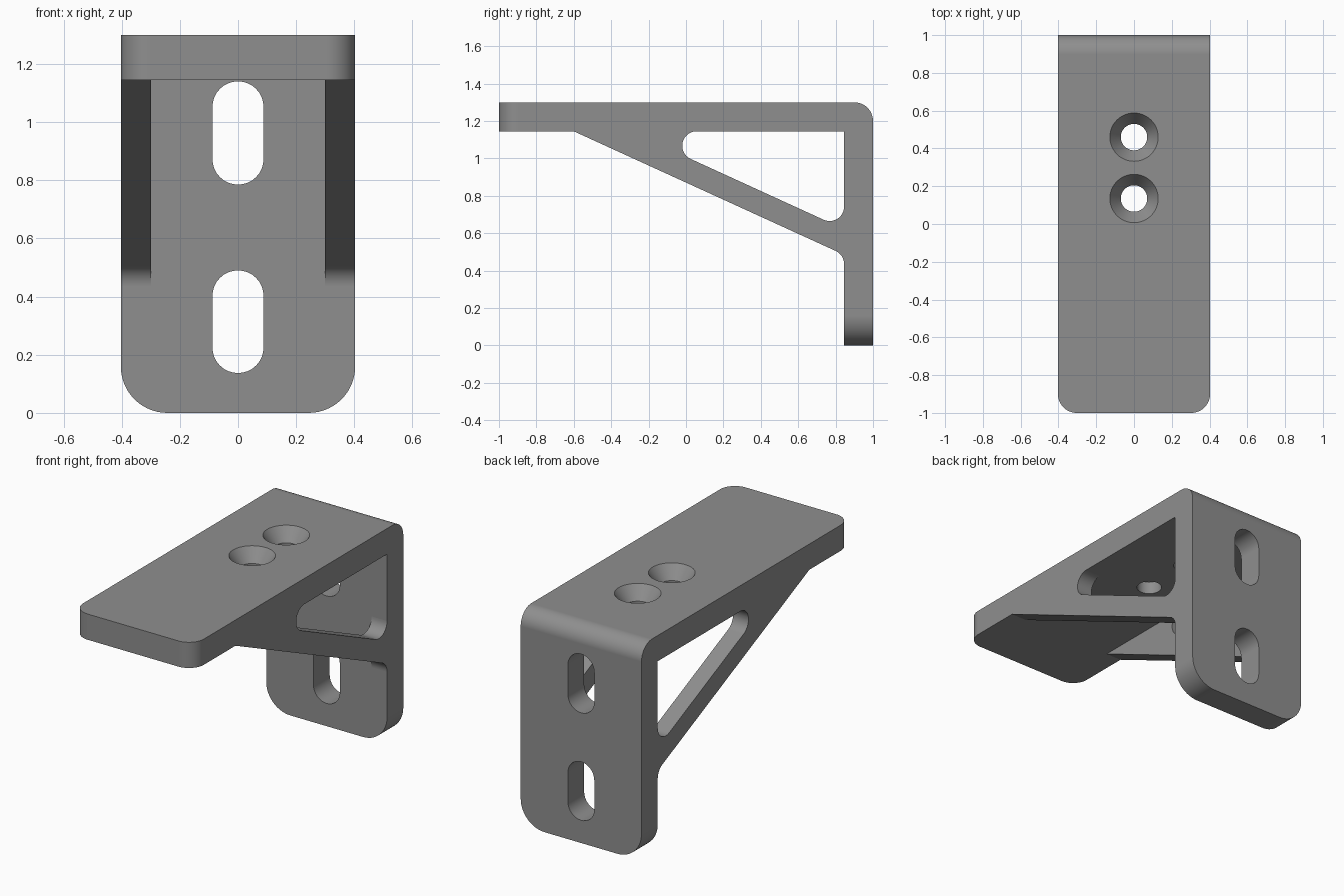
import bpy, bmesh, math
from mathutils import Vector, Matrix

if "Cube" in bpy.data.objects:
    bpy.data.objects.remove(bpy.data.objects["Cube"])

HALF_W = 0.403      # half width of the bracket
TOP = 1.3           # overall height
WALL = 0.845        # inner face of the upright plate
UNDER = 1.145       # underside of the shelf plate
SEG = 14

grey = bpy.data.materials.new("grey metal")
grey.diffuse_color = (0.275, 0.275, 0.275, 1)
grey.use_nodes = True
grey.node_tree.nodes["Principled BSDF"].inputs["Base Color"].default_value = grey.diffuse_color


def rounded(corners):
    """Turn (y, z, radius) corners into an outline with filleted corners."""
    out = []
    for i, (y, z, r) in enumerate(corners):
        p = Vector((y, z))
        pts = [p]
        if r:
            a = (Vector(corners[i - 1][:2]) - p).normalized()
            b = (Vector(corners[(i + 1) % len(corners)][:2]) - p).normalized()
            half = a.angle(b) / 2
            mid = (a + b).normalized()
            centre = p + mid * (r / math.sin(half))
            start = p + a * (r / math.tan(half)) - centre
            sweep = math.pi - 2 * half
            sign = 1 if a.x * b.y - a.y * b.x < 0 else -1
            pts = [centre + Matrix.Rotation(sign * sweep * k / SEG, 2) @ start
                   for k in range(SEG + 1)]
        for q in pts:
            if not out or (q - out[-1]).length > 0.002:
                out.append(q)
    return out


def prism(name, outline, to3d, offset):
    """Extrude a 2D outline along a vector."""
    bm = bmesh.new()
    face = bm.faces.new([bm.verts.new(to3d(p)) for p in outline])
    new = bmesh.ops.extrude_face_region(bm, geom=[face])["geom"]
    bmesh.ops.translate(bm, vec=offset, verts=[v for v in new if isinstance(v, bmesh.types.BMVert)])
    bmesh.ops.recalc_face_normals(bm, faces=bm.faces)
    return finish(name, bm)


def finish(name, bm):
    mesh = bpy.data.meshes.new(name)
    bm.to_mesh(mesh)
    bm.free()
    mesh.materials.append(grey)
    obj = bpy.data.objects.new(name, mesh)
    bpy.context.collection.objects.link(obj)
    return obj


def select(obj):
    bpy.ops.object.select_all(action='DESELECT')
    obj.select_set(True)
    bpy.context.view_layer.objects.active = obj


def cut(obj, cutter):
    mod = obj.modifiers.new("cut", 'BOOLEAN')
    mod.operation = 'DIFFERENCE'
    mod.solver = 'EXACT'
    mod.object = cutter
    select(obj)
    bpy.ops.object.modifier_apply(modifier=mod.name)
    bpy.data.objects.remove(cutter)


def smooth(obj):
    select(obj)
    bpy.ops.object.shade_smooth_by_angle(angle=math.radians(30))
    mod = obj.modifiers.new("even normals", 'WEIGHTED_NORMAL')
    mod.keep_sharp = True


# Shelf and upright plate bent from one piece
plate = prism("angle_plate",
              rounded([(-1, TOP, 0), (-1, UNDER, 0), (WALL, UNDER, 0),
                       (WALL, 0, 0), (1, 0, 0), (1, TOP, 0.1)]),
              lambda p: (-HALF_W, p.x, p.y), (2 * HALF_W, 0, 0))

# Round the free corners of both plates
bm = bmesh.new()
bm.from_mesh(plate.data)
for axis, end, radius in ((1, -1, 0.1), (2, 0, 0.16)):
    edges = [e for e in bm.edges
             if all(abs(v.co[axis] - end) < 1e-4 for v in e.verts)
             and abs(e.verts[0].co.x - e.verts[1].co.x) < 1e-4]
    bmesh.ops.bevel(bm, geom=edges, offset=radius, offset_type='OFFSET',
                    segments=SEG, profile=0.5, affect='EDGES')
bm.to_mesh(plate.data)
bm.free()

# Two slots in the upright plate
S = 0.088
for low, high in ((0.137, 0.49), (0.785, 1.14)):
    slot = [Vector((S * math.cos(t), (high - S if k <= 16 else low + S) + S * math.sin(t)))
            for k in range(34)
            for t in [math.pi * (k if k <= 16 else k - 1) / 16]]
    cut(plate, prism("slot_cutter", slot, lambda p: (p.x, 0.7, p.y), (0, 0.5, 0)))

# Two countersunk screw holes in the shelf
for y in (0.46, 0.135):
    bm = bmesh.new()
    rings = []
    for r, z in ((0.07, 1.05), (0.07, TOP - 0.08), (0.128, TOP), (0.128, TOP + 0.1)):
        rings.append([bm.verts.new((r * math.cos(k * math.tau / 48),
                                    y + r * math.sin(k * math.tau / 48), z))
                      for k in range(48)])
    for a, b in zip(rings, rings[1:]):
        for k in range(48):
            n = (k + 1) % 48
            bm.faces.new((a[k], a[n], b[n], b[k]))
    bm.faces.new(rings[0][::-1])
    bm.faces.new(rings[-1])
    cut(plate, finish("screw_cutter", bm))
smooth(plate)

# Side braces, open towards the corner of the plates
R = 0.077
brace = rounded([(-0.6, UNDER, 0), (WALL, 0.485, R), (WALL, 0.4356, 0),
                 (WALL, 0.7424, 0), (WALL, 0.6225, R), (-0.02, 1.018, R),
                 (-0.02, UNDER, R), (0.057, UNDER, 0)])
for side, x in (("left", -HALF_W), ("right", 0.3)):
    smooth(prism(side + "_brace", brace, lambda p: (x, p.x, p.y), (HALF_W - 0.3, 0, 0)))
